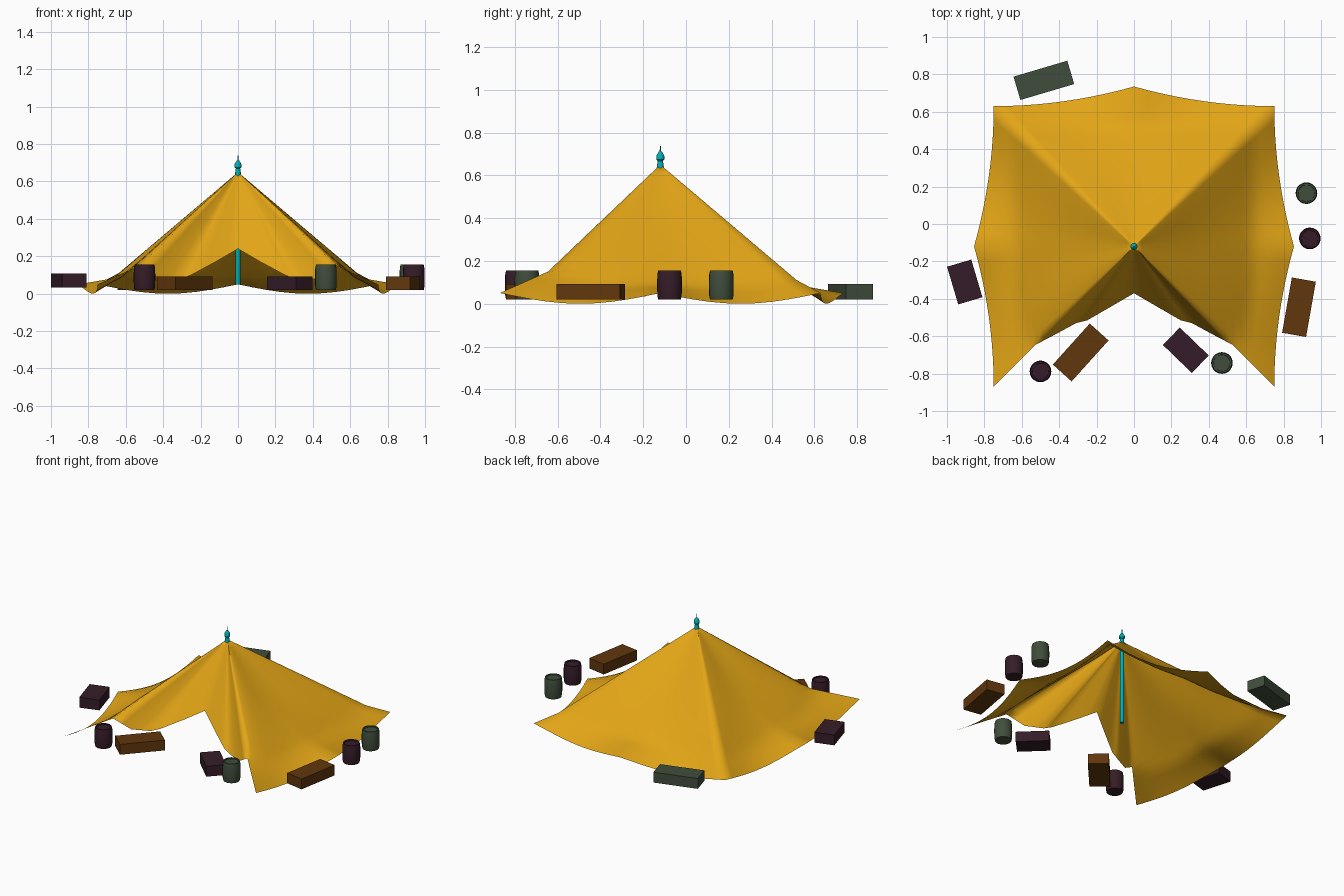
import bpy, bmesh
from math import pi, sin, cos, radians
from mathutils import Vector, Matrix

if "Cube" in bpy.data.objects:
    bpy.data.objects.remove(bpy.data.objects["Cube"])


def material(name, rgb):
    m = bpy.data.materials.new(name)
    m.diffuse_color = (*rgb, 1)
    m.use_nodes = True
    m.node_tree.nodes["Principled BSDF"].inputs["Base Color"].default_value = m.diffuse_color
    return m


CLOTH = material("ochre_cloth", (0.76, 0.375, 0.008))
TEAL = material("teal_metal", (0.0, 0.42, 0.46))
BROWN = material("brown_wood", (0.12, 0.038, 0.004))
PLUM = material("plum_wood", (0.036, 0.012, 0.021))
GREEN = material("green_wood", (0.052, 0.075, 0.045))


def finish(name, bm, mat, smooth=None):
    me = bpy.data.meshes.new(name)
    bm.to_mesh(me)
    bm.free()
    ob = bpy.data.objects.new(name, me)
    bpy.context.collection.objects.link(ob)
    me.materials.append(mat)
    if smooth:
        bpy.ops.object.select_all(action='DESELECT')
        ob.select_set(True)
        bpy.context.view_layer.objects.active = ob
        bpy.ops.object.shade_smooth_by_angle(angle=radians(smooth))
    return ob


def grid(bm, f, rows, cols):
    v = [[bm.verts.new(f(r / rows, c / cols)) for c in range(cols + 1)] for r in range(rows + 1)]
    for r in range(rows):
        for c in range(cols):
            bm.faces.new((v[r][c], v[r][c + 1], v[r + 1][c + 1], v[r + 1][c]))


def lathe(name, profile, loc, sides, mat, smooth=35):
    bm = bmesh.new()
    vs = [bm.verts.new((r, 0, z)) for r, z in profile]
    es = [bm.edges.new(p) for p in zip(vs, vs[1:])]
    bmesh.ops.spin(bm, geom=vs + es, axis=(0, 0, 1), cent=(0, 0, 0), angle=2 * pi,
                   steps=sides, use_duplicate=False)
    bmesh.ops.remove_doubles(bm, verts=bm.verts, dist=1e-4)
    bmesh.ops.recalc_face_normals(bm, faces=bm.faces)
    ob = finish(name, bm, mat, smooth)
    ob.location = loc
    return ob


# Tent canopy: right half as gently sagging panels between ridges, then mirrored
APEX = Vector((0, -0.12, 0.65))


def slope(s, knee, zk):
    if s < knee:
        return 0.65 + (zk - 0.65) * s / knee
    return zk + (0.05 - zk) * (s - knee) / (1 - knee)


def panel(mid, corner, bulge, knee, zk):
    mid, corner, bulge = Vector(mid), Vector(corner), Vector(bulge)

    def f(s, u):
        p = APEX.xy.lerp(mid.lerp(corner, u) + bulge * 0.105 * (1 - u) ** 2, s)
        w = u ** 3
        reach = 1 + 0.14 * (1 - u) ** 2     # hem bows outward, so the flare starts earlier
        k, z = 0.85 + (knee - 0.85) * w, 0.11 + (zk - 0.11) * w
        sag = 0.03 * sin(pi * s) * (0.5 + 0.5 * cos(pi * u))
        hem = 0.05 * sin(pi * u) * s ** 4
        return (p.x, p.y, slope(s, k / reach, z) - sag - hem)
    return f


# Front wall hem, from the door peak out to the front ridge
HEM = [Vector(p) for p in ((0, -0.37, 0.24), (0.12, -0.44, 0.17), (0.25, -0.515, 0.10),
                           (0.31, -0.53, 0.075), (0.42, -0.59, 0.08), (0.525, -0.645, 0.15))]


def front_wall(s, u):
    k = min(int(u * 5 + 1e-6), 4)
    return APEX.lerp(HEM[k].lerp(HEM[k + 1], u * 5 - k), s)


bm = bmesh.new()
grid(bm, panel((0.75, -0.12), (0.75, -0.87), (1, 0), 0.7, 0.15), 20, 10)
grid(bm, panel((0.75, -0.12), (0.75, 0.63), (1, 0), 0.85, 0.11), 20, 10)
grid(bm, panel((0, 0.63), (0.75, 0.63), (0, 1), 0.85, 0.11), 20, 10)
grid(bm, front_wall, 14, 10)
bmesh.ops.remove_doubles(bm, verts=bm.verts, dist=1e-4)
bmesh.ops.recalc_face_normals(bm, faces=bm.faces)
if sum(f.normal.z * f.calc_area() for f in bm.faces) < 0:
    bmesh.ops.reverse_faces(bm, faces=bm.faces)
canopy = finish("canopy", bm, CLOTH, 180)
canopy.modifiers.new("mirror", 'MIRROR').merge_threshold = 0.001

# Centre pole and finial
lathe("centre_pole", [(0, 0.05), (0.013, 0.05), (0.013, 0.65), (0, 0.65)], (0, -0.12, 0), 12, TEAL)
lathe("finial", [(0, 0.635), (0.017, 0.635), (0.012, 0.668), (0.019, 0.675), (0.019, 0.69),
                 (0.008, 0.71), (0.003, 0.713), (0.002, 0.738), (0, 0.738)], (0, -0.12, 0), 12, TEAL)


# Crates scattered round the tent
def crate(name, x, y, length, width, angle, mat, z=0.02):
    bm = bmesh.new()
    bmesh.ops.create_cube(bm, size=1, matrix=Matrix.Diagonal((length, width, 0.073, 1)))
    ob = finish(name, bm, mat)
    ob.location = (x, y, z + 0.0365)
    ob.rotation_euler.z = radians(angle)


crate("back_crate", -0.482, 0.768, 0.30, 0.13, 16.5, GREEN)
crate("left_crate", -0.905, -0.31, 0.135, 0.21, 16.5, PLUM, 0.034)
crate("right_crate", 0.882, -0.445, 0.13, 0.30, -10, BROWN)
crate("front_left_crate", -0.285, -0.687, 0.295, 0.135, 48, BROWN)
crate("front_right_crate", 0.277, -0.675, 0.215, 0.13, -44, PLUM)

# Barrels with a raised rim and sunken lid
BARREL = [(0, 0.02), (0.053, 0.02), (0.057, 0.04), (0.058, 0.0875), (0.057, 0.135),
          (0.053, 0.155), (0.045, 0.155), (0.044, 0.148), (0, 0.148)]
for name, x, y, mat in (("back_right_barrel", 0.922, 0.165, GREEN), ("right_barrel", 0.94, -0.077, PLUM),
                        ("front_left_barrel", -0.50, -0.788, PLUM),
                        ("front_right_barrel", 0.47, -0.743, GREEN)):
    lathe(name, BARREL, (x, y, 0), 20, mat)
